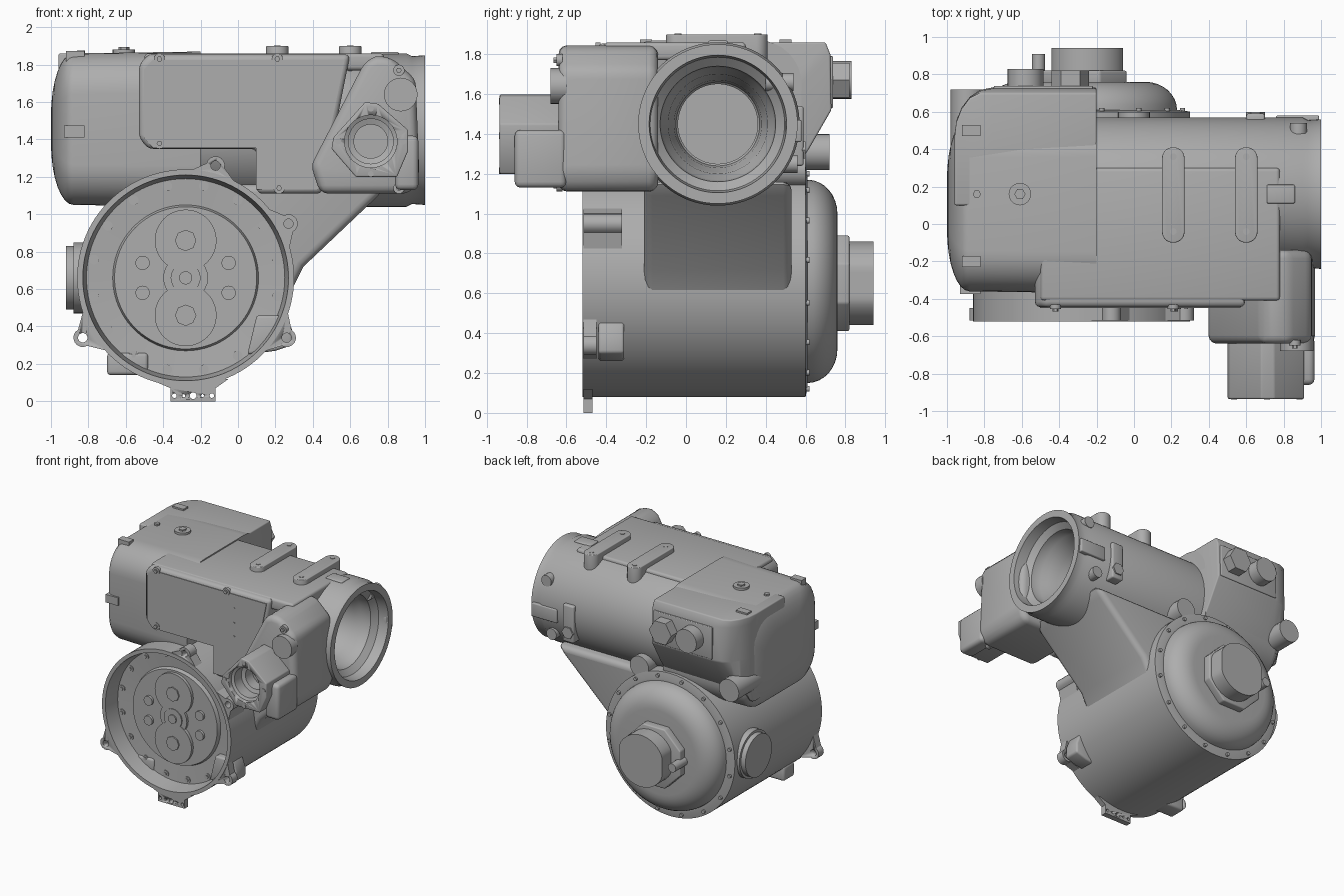
import bpy, bmesh
from math import sin, cos, pi, radians
from mathutils import Vector

cube = bpy.data.objects.get("Cube")
if cube:
    bpy.data.objects.remove(cube, do_unlink=True)

shade = .42
grey = bpy.data.materials.new("casting_grey")
grey.use_nodes = True
grey.diffuse_color = (shade, shade, shade, 1)
grey.node_tree.nodes["Principled BSDF"].inputs["Base Color"].default_value = grey.diffuse_color


def place(axis, u, v, a):
    """Map a 2D point and a depth to space, with depth along the axis."""
    return {"x": (a, u, v), "y": (u, a, v), "z": (u, v, a)}[axis]


def finish(name, bm, bevel=0):
    bmesh.ops.recalc_face_normals(bm, faces=bm.faces)
    if bevel:
        edges = [e for e in bm.edges if len(e.link_faces) == 2 and e.calc_face_angle(0) > .5]
        bmesh.ops.bevel(bm, geom=edges, offset=bevel, segments=3, profile=.5,
                        affect="EDGES", clamp_overlap=True)
    mesh = bpy.data.meshes.new(name)
    bm.to_mesh(mesh)
    bm.free()
    obj = bpy.data.objects.new(name, mesh)
    bpy.context.collection.objects.link(obj)
    mesh.materials.append(grey)
    bpy.ops.object.select_all(action="DESELECT")
    obj.select_set(True)
    bpy.context.view_layer.objects.active = obj
    bpy.ops.object.shade_smooth_by_angle(angle=radians(32))
    return obj


def loft(name, sections, bevel=0):
    """Skin a list of equal-length point rings and cap both ends."""
    bm = bmesh.new()
    rings = [[bm.verts.new(point) for point in section] for section in sections]
    for ring, following in zip(rings, rings[1:]):
        for i in range(len(ring)):
            bm.faces.new((ring[i - 1], ring[i], following[i], following[i - 1]))
    bm.faces.new(rings[0])
    bm.faces.new(rings[-1])
    return finish(name, bm, bevel)


def prism(name, axis, points, start, end, bevel=0):
    return loft(name, [[place(axis, u, v, depth) for u, v in points] for depth in (start, end)], bevel)


def circle(cu, cv, radius, count, turn=0):
    angles = [turn + 2 * pi * i / count for i in range(count)]
    return [(cu + radius * cos(t), cv + radius * sin(t)) for t in angles]


def lathe(name, axis, cu, cv, profile):
    """Revolve (radius, depth) pairs about the axis."""
    return loft(name, [[place(axis, u, v, depth) for u, v in circle(cu, cv, radius, 96)]
                       for radius, depth in profile])


def rod(name, axis, cu, cv, radius, start, end, count=24):
    return prism(name, axis, circle(cu, cv, radius, count), start, end)


def box(name, xs, ys, zs, bevel=0):
    return prism(name, "z", [(xs[0], ys[0]), (xs[1], ys[0]), (xs[1], ys[1]), (xs[0], ys[1])], *zs, bevel)


def rounded(u0, u1, v0, v1, radius, steps=8):
    """Points of a rectangle with round corners."""
    points = []
    for k, (u, v) in enumerate([(u1 - radius, v1 - radius), (u0 + radius, v1 - radius),
                                (u0 + radius, v0 + radius), (u1 - radius, v0 + radius)]):
        for i in range(steps + 1):
            t = pi / 2 * (k + i / steps)
            points.append((u + radius * cos(t), v + radius * sin(t)))
    return points


def quarter(steps):
    """Sine and cosine pairs over a quarter turn."""
    return [(sin(pi / 2 * i / steps), cos(pi / 2 * i / steps)) for i in range(steps + 1)]


def cut(obj, cutter):
    cutter.hide_render = True
    mod = obj.modifiers.new("cut", "BOOLEAN")
    mod.operation, mod.solver, mod.object = "DIFFERENCE", "EXACT", cutter
    bpy.context.view_layer.objects.active = obj
    bpy.ops.object.modifier_apply(modifier=mod.name)
    bpy.data.objects.remove(cutter, do_unlink=True)


def screw(name, axis, cu, cv, radius, face, out):
    """Round head with a hexagonal tip, pointing out of a face."""
    rod(name, axis, cu, cv, radius, face, face + out)
    rod(name + "_hex", axis, cu, cv, radius / 2, face, face + out * 1.5, 6)


# Lower drum with recessed front plate and domed rear cover
DX, DZ, DRUM, RIM, PLATE = -.28, .66, .58, -.52, -.41
dome = [(.34 + .17 * c, .61 + .15 * s) for s, c in quarter(8)]
lathe("lower_drum", "y", DX, DZ, [(.1, PLATE), (.38, PLATE), (.39, -.38), (.53, -.39), (.55, RIM), (DRUM, RIM),
                                  (DRUM, .6), (.53, .61), *dome, (.1, .76)])
for x, z in circle(DX, DZ, .5, 16, pi / 16):
    screw("flange_bolt", "y", x, z, .026, -.38, -.014)
for x, z in circle(DX, DZ, .55, 16, pi / 16):
    rod("cover_bolt", "y", x, z, .014, .6, .62)
for side in (-1, 1):
    gear = DZ + side * .2
    rod("gear_disc", "y", DX, gear, .165, PLATE - .025, PLATE, 48)
    rod("gear_hex", "y", DX, gear, .057, PLATE - .035, PLATE, 8)
    for z in (DZ - .08, DZ + .08):
        rod("plate_bolt", "y", DX + side * .23, z, .038, PLATE - .02, PLATE)
for k, radius in enumerate((.12, .08, .035)):
    rod("hub_ring", "y", DX, DZ, radius, PLATE - .02 - k / 100, PLATE)


# Flange ears with bolt holes
def ear(x, z, back):
    centre, tip, radius = Vector((DX, DZ)), Vector((x, z)), .05
    out = (tip - centre).normalized()
    side = Vector((-out.y, out.x))
    base = centre + out * .555
    arc = [tip + radius * (out * cos(t) + side * sin(t)) for t in [pi / 8 * k for k in range(-4, 5)]]
    obj = prism("flange_ear", "y", [base - side * .13, *arc, base + side * .13], -.515, back)
    cut(obj, rod("ear_cutter", "y", x, z, radius / 2, -1, 0))


ear(-.83, .34, -.45)
ear(.26, .34, -.45)
ear(.27, .95, -.32)
ear(-.12, 1.26, -.43)
tab = prism("foot_tab", "y", [(-.43, .1), (-.36, .07), (-.36, 0), (-.12, 0), (-.12, .07), (-.05, .12)], -.515, -.47)
for k, radius in enumerate((.012, .008, .018, .008, .012)):
    cut(tab, rod("tab_cutter", "y", -.34 + k / 20, .03, radius, -1, 0))

# Bosses on the drum
prism("side_boss", "y", [(.05, .25), (.2, .27), (.29, .3), (.29, .38), (.26, .46), (.1, .46)], -.44, -.31, .015)
box("low_boss", (-.7, -.48), (-.4, -.26), (.14, .26), .02)
rod("side_cap", "x", .38, DZ, .19, -.88, -.7, 48)
rod("side_cap_lid", "x", .38, DZ, .17, -.92, -.7, 48)

# Rear output shaft: flat-sided stub on an octagonal plate
prism("shaft_plate", "y", circle(DX, .65, .26, 8, pi / 8), .74, .82, .01)
prism("shaft_stub", "y", [(max(-.44, min(-.06, x)), z) for x, z in circle(-.25, .65, .21, 48)], .8, .94)
rod("shaft_side_pin", "y", -.51, .65, .035, .74, .91)

# Sloping neck between the housings
prism("neck", "y", [(.8, 1.16), (.74, 1.09), (.35, .72), (.28, .58), (DX, .58), (-.6, 1.16)], -.21, .53, .07)

# Upper barrel with stepped bore at the open end
BY, BZ = .16, 1.45
bore = []
for k, radius in enumerate((.345, .29, .25, .22)):
    bore += [(radius, 1 - .12 * k), (radius - .01, .92 - .12 * k)]
lathe("upper_barrel", "x", BY, BZ, [(.1, -.3), (.41, -.3), (.41, .9), (.395, .93), (.4, 1), *bore,
                                    (.2, .55), (.2, .36), (.1, .36)])
for y, z in circle(BY, BZ, .37, 12):
    rod("rim_bolt", "x", y, z, .017, .98, 1)

# Left housing with domed end cap
cap = [(-.2, 0)] + [(-.88 - .12 * s, .01 + .33 * (1 - c)) for s, c in quarter(8)]
loft("left_housing", [[(x, y, z) for y, z in rounded(-.37 + d, DRUM - d, 1.04 + d, 1.87 - d, .22 - d * .4)]
                      for x, d in cap])
for y in (-.2, .5):
    box("cap_slot", (-.92, -.82), (y - .03, y + .03), (1.8, 1.873))
box("front_slot", (-.93, -.82), (-.375, -.3), (1.41, 1.475))

# Rear electrics box, rounded towards the end cap, with its connector plate
side = [(.1, 1.86), (.7, 1.86), (.73, 1.8), (.73, 1.52), (.62, 1.33), (.5, 1.15), (.1, 1.15)]
corner = [(-.2, .73)] + [(-.76 - .2 * s, .47 + .26 * c) for s, c in quarter(5)]
loft("rear_box", [[(x, min(y, limit - z / 50 + .03), z) for y, z in side] for x, limit in corner], .02)
box("connector_plate", (-.75, -.22), (.7, .738), (1.53, 1.79), .006)
rod("round_connector", "y", -.58, 1.67, .095, .7, .83)
rod("hex_connector", "y", -.34, 1.67, .1, .7, .82, 6)
rod("corner_port", "y", -.89, 1.31, .09, .4, .72)
rod("rear_port", "y", 0, 1.22, .085, .4, .6)

# Front casing and its cover panel
panel = [(-.53, 1.41), (-.48, 1.35), (.1, 1.35), (.1, 1.11), (.45, 1.11), (.6, 1.855), (-.48, 1.855), (-.53, 1.8)]
prism("front_casing", "y", panel, -.445, -.07, .03)
prism("front_panel", "y", [(x * .95, .1 + z * .93) for x, z in panel], -.45, -.44)
for x, z in ((-.42, 1.83), (.21, 1.83), (-.42, 1.38), (.22, 1.14)):
    screw("panel_screw", "y", x, z, .03, -.43, -.025)
for z in (1.48, 1.59, 1.71):
    rod("panel_pin", "y", .28, z, .01, -.454, -.44)
box("top_deck", (-.5, .78), (-.41, .3), (1.77, 1.86), .02)

# Front right gearbox with bored input stub
prism("gearbox", "y", [(.44, 1.11), (.39, 1.26), (.68, 1.82), (.74, 1.845), (.82, 1.84), (.95, 1.72),
                       (.97, 1.2), (.92, 1.11)], -.64, -.14, .045)
rod("gearbox_cap", "y", .87, 1.64, .09, -.68, -.6)
for z in (1.77, 1.14):
    screw("gearbox_screw", "y", .86, z, .03, -.62, -.03)
SX, SZ = .71, 1.39
stub = prism("input_stub", "y", [(.68, 1.6), (.75, 1.59), (.91, 1.45), (.91, 1.34), (.85, 1.2), (.63, 1.2),
                                 (.5, 1.35), (.51, 1.41)], -.935, -.55, .008)
cut(stub, lathe("stub_cutter", "y", SX, SZ, [(.14, -1), (.14, -.9), (.12, -.89), (.12, -.8), (.09, -.79), (.09, -.7)]))
box("stub_web", (.84, .965), (-.86, -.6), (1.13, 1.42), .03)
for x, z in circle(SX, SZ, .175, 4):
    rod("stub_screw", "y", x, z, .016, -.938, -.92)

# Lifting bars, plugs and fittings on top
for x in (.21, .6):
    prism("lifting_bar", "z", rounded(x - .06, x + .06, -.1, .41, .058), 1.7, 1.9, .006)
    for y in (-.04, .36):
        rod("bar_screw", "z", x, y, .018, 1.8, 1.903)
screw("filler_plug", "z", -.61, BY, .06, 1.86, .022)
rod("small_plug", "z", -.84, BY, .022, 1.8, 1.875, 6)
box("top_bracket", (.71, .86), (.11, .21), (1.8, 1.868), .008)

# Latch and sensor plate behind the open end
box("latch_plate", (.76, .99), (.5, DRUM), (1.36, 1.47), .008)
box("latch_hook", (.6, .7), (.5, .59), (1.24, 1.54), .012)
rod("latch_boss", "y", .65, 1.32, .05, .5, .6, 6)
rod("barrel_boss", "y", .88, 1.66, .045, .4, .54)
rod("lower_boss", "y", .82, 1.25, .045, .4, .56)
